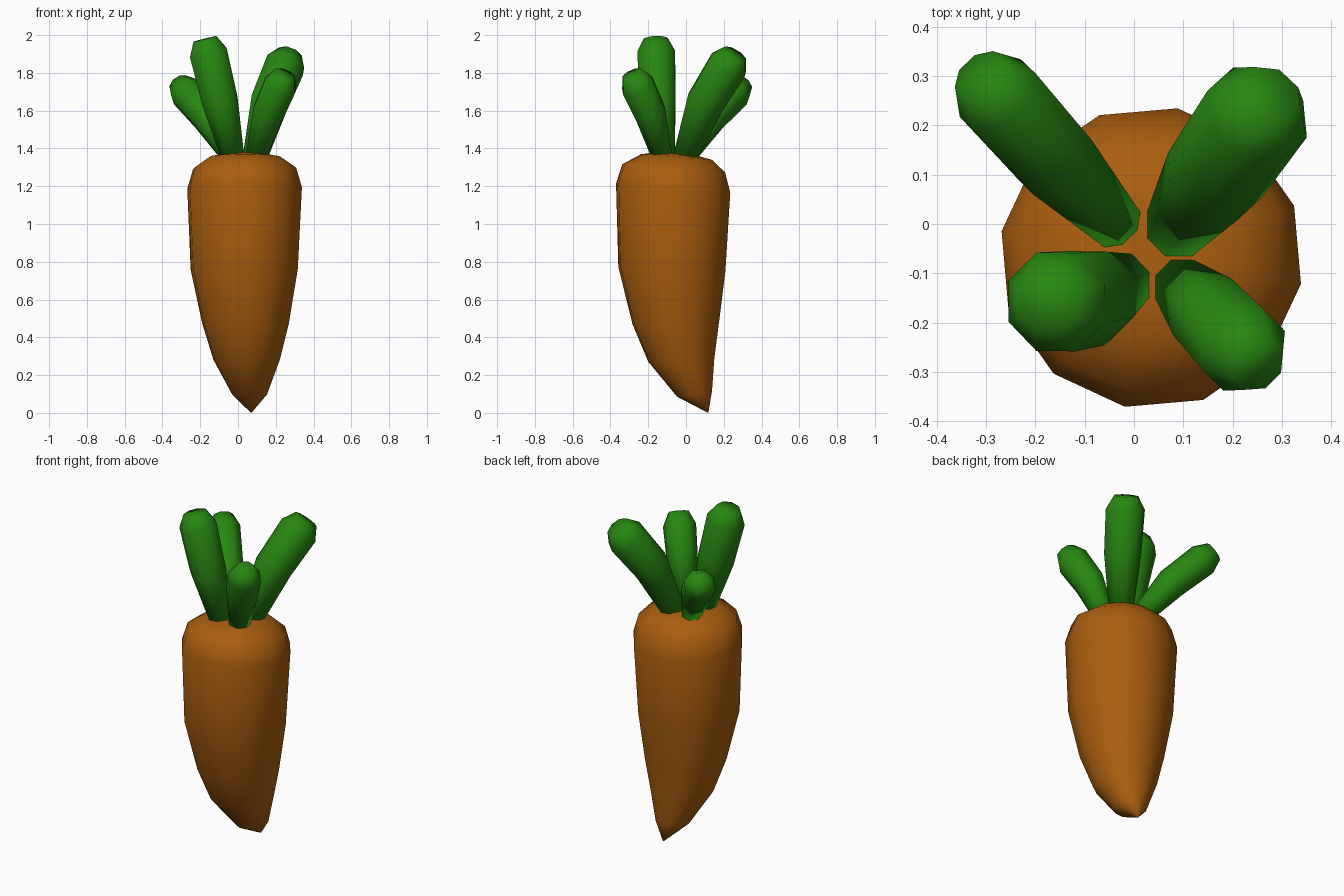
import bpy
import bmesh
import math
from mathutils import Vector

cube = bpy.data.objects.get("Cube")
if cube:
    bpy.data.objects.remove(cube, do_unlink=True)


def make_material(name, colour):
    mat = bpy.data.materials.new(name)
    mat.use_nodes = True
    mat.diffuse_color = colour
    mat.node_tree.nodes["Principled BSDF"].inputs["Base Color"].default_value = colour
    return mat


def loft(name, rings, sides, turn, mat):
    """Skin a smooth closed tube over rings of (centre, axis, radius)."""
    bm = bmesh.new()
    loops = []
    for centre, axis, radius in rings:
        spin = Vector((0, 0, 1)).rotation_difference(axis)
        loop = []
        for i in range(sides):
            a = turn + math.tau * i / sides
            offset = Vector((math.cos(a), math.sin(a), 0)) * radius
            loop.append(bm.verts.new(centre + spin @ offset))
        loops.append(loop)
    for low, high in zip(loops, loops[1:]):
        for i in range(sides):
            j = (i + 1) % sides
            bm.faces.new((low[i], low[j], high[j], high[i]))
    bm.faces.new(loops[0][::-1])
    bm.faces.new(loops[-1])
    bmesh.ops.recalc_face_normals(bm, faces=bm.faces)
    for face in bm.faces:
        face.smooth = True
    mesh = bpy.data.meshes.new(name)
    bm.to_mesh(mesh)
    bm.free()
    mesh.materials.append(mat)
    obj = bpy.data.objects.new(name, mesh)
    bpy.context.collection.objects.link(obj)
    return obj


orange = make_material("carrot orange", (0.40, 0.112, 0.005, 1))
green = make_material("leaf green", (0.021, 0.24, 0.006, 1))

# Root: height, centre x, centre y, radius, backward lean of the ring
profile = [
    (0.003, 0.07, 0.115, 0.004, 0),
    (0.10, 0.06, 0.045, 0.095, -0.15),
    (0.28, 0.045, -0.025, 0.178, -0.05),
    (0.47, 0.04, -0.055, 0.232, 0),
    (0.76, 0.033, -0.075, 0.288, 0.05),
    (1.19, 0.035, -0.068, 0.308, 0.08),
    (1.295, 0.035, -0.065, 0.277, 0.08),
    (1.355, 0.035, -0.05, 0.19, 0.08),
    (1.373, 0.035, -0.05, 0.10, 0.08),
]
loft("carrot_root",
     [(Vector((x, y, z)), Vector((0, lean, 1)), r) for z, x, y, r, lean in profile],
     12, math.radians(20), orange)

# Leaves: base, middle and end of each stalk, then its widest radius
leaves = {
    "leaf_back_right": ((-0.035, 0.0, 1.36), (-0.16, 0.13, 1.565), (-0.315, 0.305, 1.745), 0.092),
    "leaf_back_left": ((0.085, -0.01, 1.34), (0.165, 0.10, 1.64), (0.275, 0.26, 1.90), 0.112),
    "leaf_front_right": ((-0.025, -0.12, 1.34), (-0.095, -0.15, 1.65), (-0.175, -0.16, 1.98), 0.108),
    "leaf_front_left": ((0.09, -0.12, 1.34), (0.16, -0.19, 1.59), (0.25, -0.285, 1.795), 0.094),
}
for name, (base, middle, end, radius) in leaves.items():
    base, middle, end = Vector(base), Vector(middle), Vector(end)
    start, finish = (middle - base).normalized(), (end - middle).normalized()
    shoulder = end - finish * 0.075
    loft(name, [
        (base, start, radius * 0.6),
        (middle, start + finish, radius * 0.95),
        (shoulder, finish, radius),
        (end, finish, radius * 0.62),
    ], 8, math.radians(22), green)
